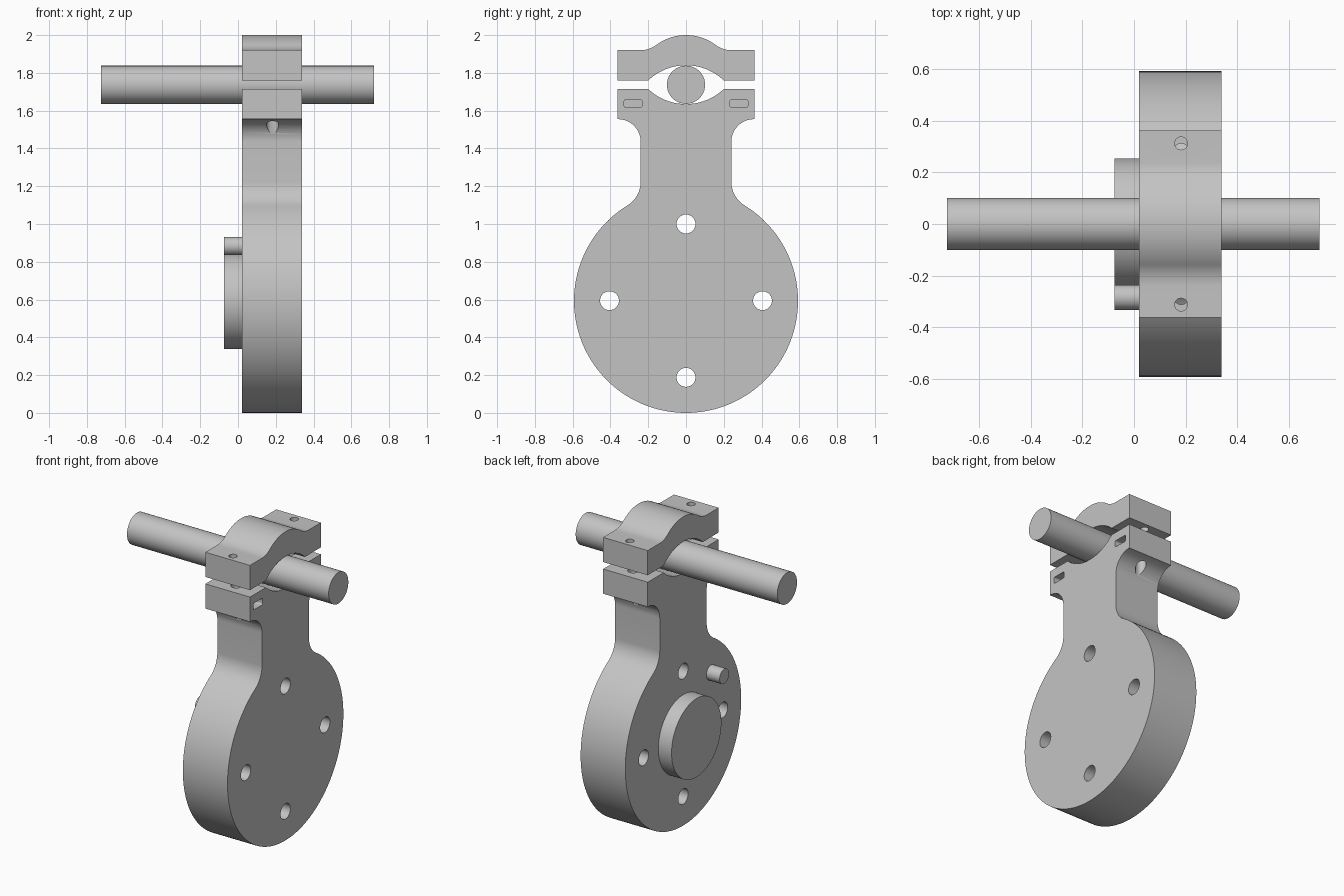
import bpy, bmesh, math
from mathutils import Vector, Matrix

if "Cube" in bpy.data.objects:
    bpy.data.objects.remove(bpy.data.objects["Cube"])

X0, X1 = 0.02, 0.34          # thickness range of the rod body
SHAFT_Z, DISC_Z, DISC_R = 1.737, 0.593, 0.593
EAR = 0.363                  # half width of the clamp ears

grey = bpy.data.materials.new("plain grey")
grey.diffuse_color = (0.55, 0.55, 0.55, 1)
grey.use_nodes = True
grey.node_tree.nodes["Principled BSDF"].inputs["Base Color"].default_value = grey.diffuse_color


def make_object(name, bm):
    bmesh.ops.recalc_face_normals(bm, faces=bm.faces)
    me = bpy.data.meshes.new(name)
    bm.to_mesh(me)
    bm.free()
    me.materials.append(grey)
    ob = bpy.data.objects.new(name, me)
    bpy.context.collection.objects.link(ob)
    return ob


def extrude_profile(name, pts, x0, x1):
    """Extrude a (y, z) outline along x."""
    bm = bmesh.new()
    face = bm.faces.new([bm.verts.new((x0, y, z)) for y, z in pts])
    geom = bmesh.ops.extrude_face_region(bm, geom=[face])["geom"]
    bmesh.ops.translate(bm, vec=(x1 - x0, 0, 0),
                        verts=[g for g in geom if isinstance(g, bmesh.types.BMVert)])
    return make_object(name, bm)


def cylinder(name, a, b, r, seg=64):
    a, b = Vector(a), Vector(b)
    rot = Vector((0, 0, 1)).rotation_difference(b - a).to_matrix().to_4x4()
    bm = bmesh.new()
    bmesh.ops.create_cone(bm, cap_ends=True, segments=seg, radius1=r, radius2=r,
                          depth=(b - a).length,
                          matrix=Matrix.Translation((a + b) / 2) @ rot)
    return make_object(name, bm)


def arc(cy, cz, r, a0, a1, n):
    """Arc points from angle a0 to a1 (radians)."""
    return [(cy + r * math.cos(a0 + (a1 - a0) * i / n),
             cz + r * math.sin(a0 + (a1 - a0) * i / n)) for i in range(n + 1)]


def mirrored(half):
    """Close a right-hand half outline, dropping duplicates on the centre line."""
    return half + [(-y, z) for y, z in reversed(half) if y > 1e-5]


def cut(ob, cutters):
    bpy.context.view_layer.objects.active = ob
    for c in cutters:
        m = ob.modifiers.new("cut", 'BOOLEAN')
        m.operation, m.solver, m.object = 'DIFFERENCE', 'EXACT', c
        bpy.ops.object.modifier_apply(modifier=m.name)
    for c in cutters:
        bpy.data.objects.remove(c)


def smooth(ob):
    bpy.ops.object.select_all(action='DESELECT')
    ob.select_set(True)
    bpy.context.view_layer.objects.active = ob
    bpy.ops.object.shade_smooth_by_angle(angle=math.radians(30))


# Rod body: disc, filleted neck, ears and lower half of the shaft opening
pi = math.pi
neck, ear_r, foot_r = 0.24, 0.12, 0.147
foot_y = neck + foot_r
foot_z = DISC_Z + math.sqrt((DISC_R + foot_r) ** 2 - foot_y ** 2)
foot_a = math.atan2(foot_z - DISC_Z, foot_y)
R = 0.29                                   # shallow arc of the opening
half_a = math.asin(0.2 / R)
half = [(0.0, 0.0)] + arc(0, DISC_Z, DISC_R, -pi / 2, foot_a, 60)[1:]
half += arc(foot_y, foot_z, foot_r, foot_a + pi, pi, 14)[1:]
half += arc(neck + ear_r, 1.435, ear_r, pi, pi / 2, 16)
half += [(EAR, 1.555), (EAR, 1.715)]
half += arc(0, 1.635 + R, R, half_a - pi / 2, -pi / 2, 16)
body = extrude_profile("rod_body", mirrored(half), X0, X1)

# Mounting holes, bolt holes and nut slots
cutters = [cylinder("hole_cutter", (-0.5, y, z), (1, y, z), 0.05, 40)
           for y, z in ((0, 1.0), (0, 0.188), (0.405, 0.594), (-0.405, 0.594))]
for s in (-1, 1):
    cutters.append(cylinder("bolt_cutter", (0.183, s * 0.28, 1.40),
                            (0.183, s * 0.28, 1.9), 0.032, 32))
    slot = []
    for k, (dy, dz) in enumerate(((1, 1), (-1, 1), (-1, -1), (1, -1))):
        slot += arc(s * 0.28 + dy * 0.038, 1.638 + dz * 0.012, 0.009,
                    k * pi / 2, (k + 1) * pi / 2, 4)
    cutters.append(extrude_profile("slot_cutter", slot, 0.13, 0.5))
cut(body, cutters)

# Clamp cap: arched top with fillets, shallow arc below
top_r = 2.0 - SHAFT_Z
fil_r = 0.138
fil_y = math.sqrt((top_r + fil_r) ** 2 - (1.92 + fil_r - SHAFT_Z) ** 2)
fil_a = math.atan2(1.92 + fil_r - SHAFT_Z, fil_y)
half = arc(0, 1.84 - R, R, pi / 2, pi / 2 - half_a, 16)
half += [(EAR, 1.76), (EAR, 1.92)]
half += arc(fil_y, 1.92 + fil_r, fil_r, -pi / 2, fil_a - pi, 12)
half += arc(0, SHAFT_Z, top_r, fil_a, pi / 2, 20)[1:]
cap = extrude_profile("clamp_cap", mirrored(half), X0, X1)
cut(cap, [cylinder("bolt_cutter", (0.183, s * 0.313, 1.6),
                   (0.183, s * 0.313, 2.2), 0.025, 32) for s in (-1, 1)])

# Shaft through the clamp, round boss and small pin on the left face
shaft = cylinder("shaft", (-0.725, 0, SHAFT_Z), (0.72, 0, SHAFT_Z), 0.101)
boss = cylinder("boss", (-0.075, 0, DISC_Z), (X0, 0, DISC_Z), 0.255, 80)
pin = cylinder("pin", (-0.075, -0.285, 0.883), (X0, -0.285, 0.883), 0.048, 40)

for ob in (body, cap, shaft, boss, pin):
    smooth(ob)
